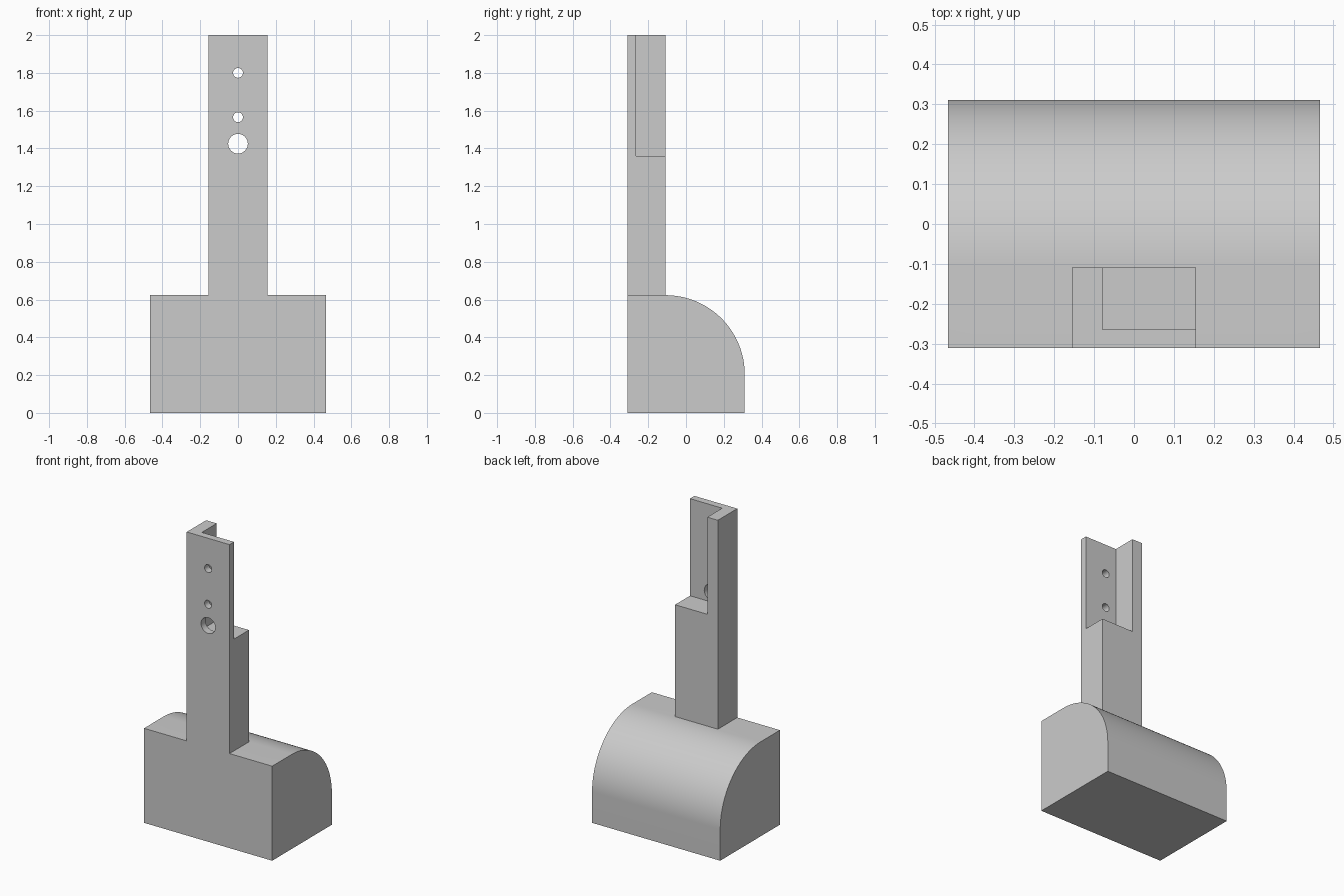
import bpy, bmesh, math
from mathutils import Matrix, Vector

cube = bpy.data.objects.get("Cube")
if cube:
    bpy.data.objects.remove(cube, do_unlink=True)

grey = bpy.data.materials.new("plain_grey")
grey.use_nodes = True
colour = (0.6, 0.6, 0.6, 1)
grey.diffuse_color = colour
grey.node_tree.nodes["Principled BSDF"].inputs["Base Color"].default_value = colour

WIDTH, DEPTH, HEIGHT = 0.467, 0.311, 0.623   # base half width, half depth, height
POST, BACK, WALL, FLOOR = 0.156, -0.109, 0.047, 1.36


def add_object(name, bm):
    bmesh.ops.recalc_face_normals(bm, faces=bm.faces)
    mesh = bpy.data.meshes.new(name)
    bm.to_mesh(mesh)
    bm.free()
    mesh.materials.append(grey)
    obj = bpy.data.objects.new(name, mesh)
    bpy.context.collection.objects.link(obj)
    return obj


def extrude(name, points, direction):
    bm = bmesh.new()
    face = bm.faces.new([bm.verts.new(p) for p in points])
    new = bmesh.ops.extrude_face_region(bm, geom=[face])["geom"]
    verts = [v for v in new if isinstance(v, bmesh.types.BMVert)]
    bmesh.ops.translate(bm, verts=verts, vec=Vector(direction))
    return add_object(name, bm)


def boolean(target, tool, operation):
    mod = target.modifiers.new(operation.title(), "BOOLEAN")
    mod.object, mod.operation, mod.solver = tool, operation, "EXACT"
    bpy.context.view_layer.objects.active = target
    bpy.ops.object.modifier_apply(modifier=mod.name)
    bpy.data.objects.remove(tool, do_unlink=True)


# Base block with a quarter-round back
radius = DEPTH - BACK
profile = [(-WIDTH, -DEPTH, 0), (-WIDTH, DEPTH, 0)]
for i in range(49):
    a = math.pi / 2 * i / 48
    profile.append((-WIDTH, BACK + radius * math.cos(a),
                    HEIGHT - radius + radius * math.sin(a)))
profile.append((-WIDTH, -DEPTH, HEIGHT))
body = extrude("base_and_post", profile, (2 * WIDTH, 0, 0))

# Upright post, sunk into the base so both merge into one solid
z0 = HEIGHT / 2
post = extrude("post", [(-POST, -DEPTH, z0), (POST, -DEPTH, z0),
                        (POST, BACK, z0), (-POST, BACK, z0)], (0, 0, 2 - z0))
boolean(body, post, "UNION")

# Corner notch leaving an L-shaped upper section
x0, x1, y0, y1 = -0.079, POST + 0.1, -DEPTH + WALL, BACK + 0.1
notch = extrude("notch", [(x0, y0, FLOOR), (x1, y0, FLOOR),
                          (x1, y1, FLOOR), (x0, y1, FLOOR)], (0, 0, 1))
boolean(body, notch, "DIFFERENCE")

# Holes through the thin front wall
for z, r in ((1.8, 0.026), (1.565, 0.026), (1.425, 0.052)):
    bm = bmesh.new()
    bmesh.ops.create_cone(bm, cap_ends=True, segments=32, radius1=r, radius2=r, depth=0.2,
                          matrix=Matrix.Translation((0, -DEPTH, z))
                          @ Matrix.Rotation(math.pi / 2, 4, "X"))
    boolean(body, add_object("hole", bm), "DIFFERENCE")

# Smooth the curved surfaces, keep the edges crisp
bpy.ops.object.select_all(action="DESELECT")
body.select_set(True)
bpy.context.view_layer.objects.active = body
bpy.ops.object.shade_smooth_by_angle(angle=math.radians(30))
